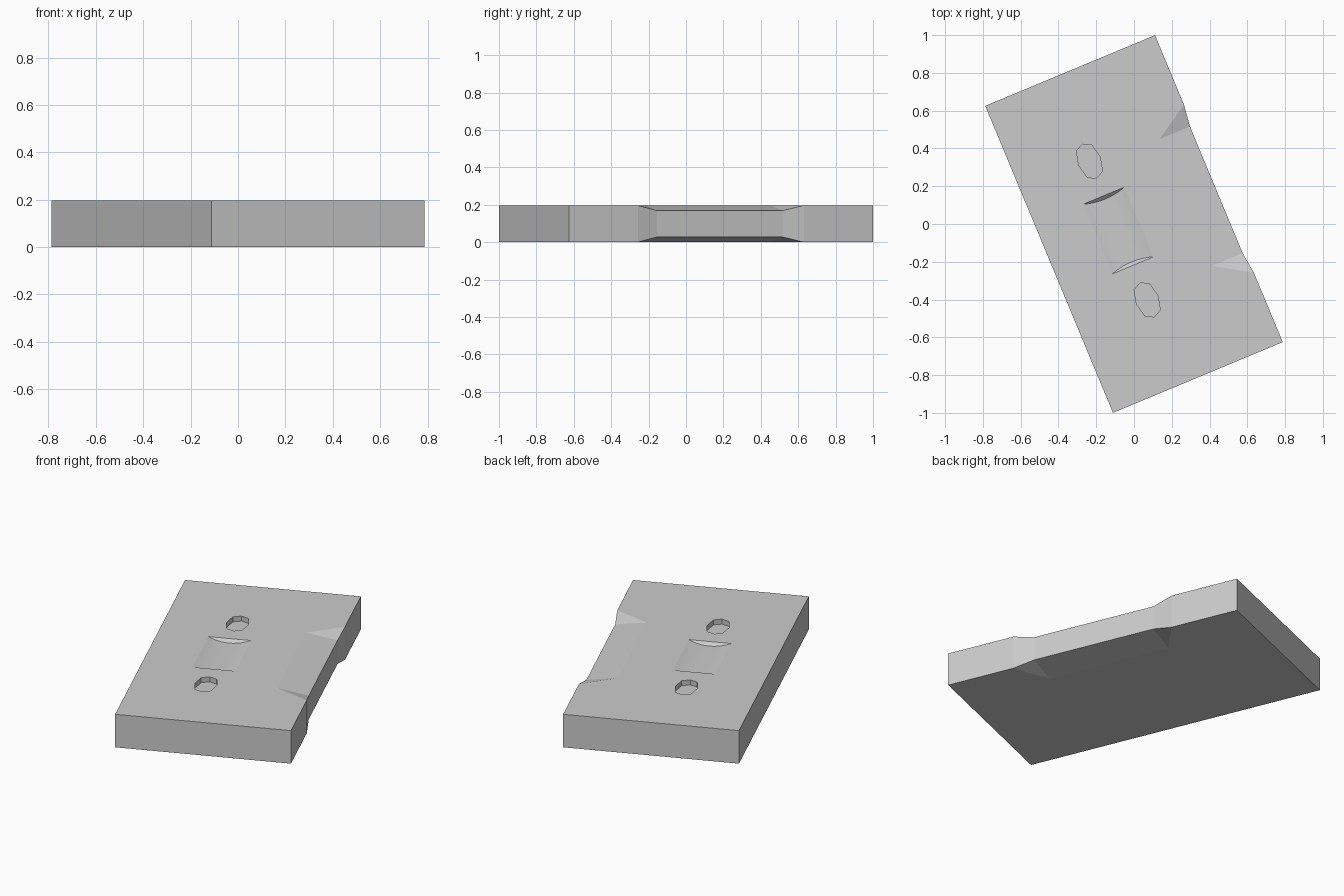
import bpy, bmesh
from math import radians, sin, cos, asin

if "Cube" in bpy.data.objects:
    bpy.data.objects.remove(bpy.data.objects["Cube"])

HU, HV, T = 0.487, 0.88, 0.197      # half width, half length, thickness
ANGLE = radians(22.6)
CU = -0.09                          # centre line of groove and holes


def make(name, verts, faces):
    bm = bmesh.new()
    vs = [bm.verts.new(v) for v in verts]
    for f in faces:
        bm.faces.new([vs[i] for i in f])
    bmesh.ops.recalc_face_normals(bm, faces=bm.faces)
    me = bpy.data.meshes.new(name)
    bm.to_mesh(me)
    bm.free()
    ob = bpy.data.objects.new(name, me)
    bpy.context.collection.objects.link(ob)
    return ob


def loft(name, a, b):
    n = len(a)
    sides = [(i, (i + 1) % n, (i + 1) % n + n, i + n) for i in range(n)]
    return make(name, a + b, sides + [tuple(range(n)), tuple(range(n, 2 * n))])


# Slab with a pinched finger notch on one long side
def layer(z, zc):
    outline = [(-HU, HV), (-HU, -HV), (HU, -HV), (HU, -.482),
               (.297, -.363), (.297, .363), (HU, .482), (HU, HV)]
    return [(u, v, z) for u, v in outline] + [(.472, -.363, zc), (.472, .363, zc)]


caps = [(0, 1, 2, 3, 4, 5, 6, 7), (4, 8, 9, 5), (3, 8, 4), (5, 9, 6)]
caps += [tuple(i + 10 for i in f) for f in caps]
rim = [0, 1, 2, 3, 8, 9, 6, 7]
walls = [(a, b, b + 10, a + 10) for a, b in zip(rim, rim[1:] + rim[:1])]
slab = make("slab", layer(T, T - .028) + layer(0, .028), caps + walls)

# Shallow curved groove cutter with sloping ends
W, D = 0.118, 0.018
R = (W * W + D * D) / (2 * D)
half = asin(W / R)
angs = [half * (i / 5 - 1) for i in range(11)]
prof = [(R * sin(a), T - D + R - R * cos(a)) for a in angs] + [(W, T + .05), (-W, T + .05)]
ends = [[(CU + u, s * (.2 + 1.1 * (z - T)), z) for u, z in prof] for s in (-1, 1)]
cutters = [loft("groove_cutter", *ends)]

# Two blind eight-sided screw recesses
octo = [(.061, 0), (.043, .076), (0, .097), (-.043, .076),
        (-.061, 0), (-.043, -.076), (0, -.097), (.043, -.076)]
for s in (-1, 1):
    cutters.append(loft("recess_cutter", *[[(CU + u, s * .398 + v, z) for u, v in octo]
                                           for z in (T - .03, T + .05)]))

# Cut the recesses
bpy.context.view_layer.objects.active = slab
slab.select_set(True)
for c in cutters:
    c.hide_render = True
    m = slab.modifiers.new("cut", 'BOOLEAN')
    m.operation = 'DIFFERENCE'
    m.solver = 'EXACT'
    m.object = c
    bpy.ops.object.modifier_apply(modifier=m.name)
for c in cutters:
    bpy.data.objects.remove(c)

slab.rotation_euler.z = ANGLE
